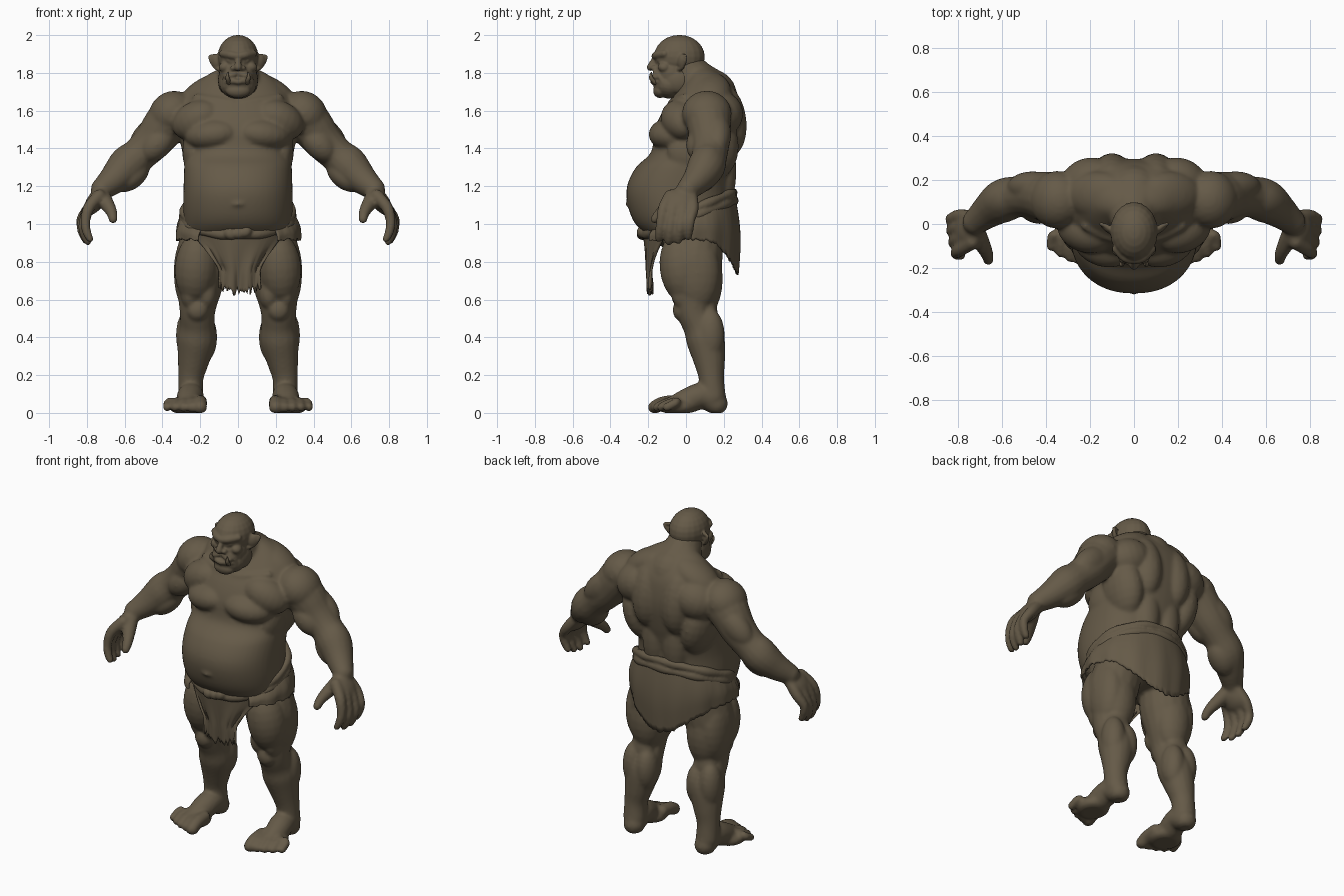
import bpy, bmesh, math, random
from mathutils import Vector, Matrix, Euler, Quaternion

random.seed(4)
cube = bpy.data.objects.get("Cube")
if cube:
    bpy.data.objects.remove(cube, do_unlink=True)

skin = bpy.data.materials.new("earthy brown")
skin.use_nodes = True
colour = (.13, .102, .064, 1)
skin.diffuse_color = colour
skin.node_tree.nodes["Principled BSDF"].inputs["Base Color"].default_value = colour

# Unit sphere reused by every rounded form
template = bmesh.new()
bmesh.ops.create_uvsphere(template, u_segments=20, v_segments=12, radius=1)
sphere_points = [v.co.copy() for v in template.verts]
sphere_faces = [[v.index for v in f.verts] for f in template.faces]
template.free()


def catmull(points, steps):
    """Smoothly resample a list of equal-length tuples."""
    pts = [Vector(p) for p in points]
    pts = [pts[0]] + pts + [pts[-1]]
    result = []
    for a, b, c, d in zip(pts, pts[1:], pts[2:], pts[3:]):
        for i in range(steps):
            t = i / steps
            result.append(b + (c - a) * (t / 2) + (a * 2 - b * 5 + c * 4 - d) * (t * t / 2)
                          + (b * 3 - a - c * 3 + d) * (t ** 3 / 2))
    return result + [pts[-1]]


class Form:
    """Collects overlapping closed pieces that are blended into one surface."""
    def __init__(self):
        self.points, self.faces = [], []

    def ball(self, loc, size, turn=(0, 0, 0)):
        rot = Euler([math.radians(t) for t in turn])
        matrix = Matrix.LocRotScale(Vector(loc), rot, Vector(size))
        base = len(self.points)
        self.points += [matrix @ p for p in sphere_points]
        self.faces += [[base + i for i in f] for f in sphere_faces]

    def stack(self, rings):
        """Closed skin over rings that run anticlockwise about the path."""
        base, sides = len(self.points), len(rings[0])
        for k, ring in enumerate(rings):
            self.points += ring
            low = base + k * sides
            if k < len(rings) - 1:
                for i in range(sides):
                    j = (i + 1) % sides
                    self.faces.append([low + i, low + j, low + sides + j, low + sides + i])
        self.faces.append(list(range(base, base + sides))[::-1])
        self.faces.append(list(range(low, low + sides)))

    def limb(self, points, steps=4, sides=16):
        """Round-ended tube along a smooth path of x, y, z, radius."""
        path = catmull(points, steps)
        turn, old, rings = Quaternion(), Vector((0, 0, 1)), []
        angles = [math.tau * i / sides for i in range(sides)]
        for k, p in enumerate(path):
            along = (path[min(k + 1, len(path) - 1)] - path[max(k - 1, 0)]).xyz.normalized()
            turn = old.rotation_difference(along) @ turn
            old = along
            rings.append([p.xyz + turn @ Vector((math.cos(a), math.sin(a), 0)) * p.w for a in angles])
        self.stack(rings)
        for p in (path[0], path[-1]):
            self.ball(p.xyz, (p.w, p.w, p.w))

    def loft(self, sections, sides=48, power=.9):
        """Rounded sections: z, half width, front y, back y."""
        rings = []
        for z, w, front, back in catmull(sections, 4):
            ring = []
            for i in range(sides):
                s, c = math.sin(math.tau * i / sides), math.cos(math.tau * i / sides)
                x = w * math.copysign(abs(s) ** power, s)
                y = (front + back) / 2 - (back - front) / 2 * math.copysign(abs(c) ** power, c)
                ring.append(Vector((x, y, z)))
            rings.append(ring)
        self.stack(rings)

    def finish(self, name, mirror=False, voxel=0, relax=0, thick=0):
        mesh = bpy.data.meshes.new(name)
        mesh.from_pydata(self.points, [], self.faces)
        mesh.shade_smooth()
        mesh.materials.append(skin)
        ob = bpy.data.objects.new(name, mesh)
        bpy.context.collection.objects.link(ob)
        if mirror:
            ob.modifiers.new("Mirror", 'MIRROR').use_mirror_merge = False
        if thick:
            solid = ob.modifiers.new("Thickness", 'SOLIDIFY')
            solid.thickness, solid.offset = thick, 0
        if voxel:
            remesh = ob.modifiers.new("Blend", 'REMESH')
            remesh.mode, remesh.voxel_size, remesh.use_smooth_shade = 'VOXEL', voxel, True
            smooth = ob.modifiers.new("Relax", 'SMOOTH')
            smooth.factor, smooth.iterations = .5, relax


# Body: torso and neck
body = Form()
body.loft([(.86, .2, -.1, .18), (.92, .275, -.18, .235), (1, .285, -.268, .24), (1.1, .29, -.308, .235),
           (1.2, .288, -.312, .235), (1.3, .285, -.265, .255), (1.38, .28, -.185, .275), (1.5, .3, -.165, .295),
           (1.6, .31, -.122, .292), (1.7, .255, -.05, .268), (1.78, .175, .01, .205), (1.83, .08, .03, .13)])
body.limb([(0, .13, 1.68, .14), (0, .055, 1.75, .122), (0, .005, 1.82, .1)])
# Chest, shoulder and back muscles, navel fold
for part in (((.135, -.08, 1.475), (.15, .115, .085), (5, 6, 18)), ((.22, -.03, 1.55), (.14, .1, .1), (0, 25, 20)),
             ((.16, .13, 1.7), (.165, .11, .08), (0, 28, 0)), ((.1, .205, 1.55), (.1, .115, .2), (8, 0, 0)),
             ((.2, .18, 1.58), (.14, .122, .12), (0, 20, -15)), ((.2, .135, 1.41), (.1, .145, .19), (0, 12, 0)),
             ((.07, .195, 1.28), (.08, .072, .2)), ((.24, .01, 1.38), (.055, .11, .11)),
             ((.13, .095, .96), (.14, .135, .13)), ((0, -.308, 1.105), (.035, .014, .01))):
    body.ball(*part)
# Collar bone
body.limb([(.03, -.08, 1.64, .018), (.12, -.06, 1.655, .018), (.22, -.01, 1.67, .02)])
# Arm
body.limb([(.3, .11, 1.58, .115), (.37, .12, 1.54, .12), (.45, .13, 1.44, .104), (.525, .125, 1.365, .094),
           (.595, .105, 1.3, .1), (.66, .06, 1.235, .08), (.72, .01, 1.185, .06)])
for part in (((.35, .11, 1.585), (.128, .132, .115), (0, 40, 0)), ((.43, .075, 1.42), (.11, .075, .075), (0, 45, 0)),
             ((.46, .17, 1.475), (.14, .07, .08), (0, 42, 0)), ((.605, .105, 1.335), (.12, .08, .07), (0, 45, -20)),
             ((.56, .1, 1.255), (.11, .075, .065), (0, 40, -20))):
    body.ball(*part)
# Hand: palm, fingers, thumb
body.ball((.755, -.025, 1.12), (.046, .085, .085), (0, -35, 0))
for i in range(4):
    y = .038 - .052 * i
    drop = (.02, 0, -.005, .01)[i]
    reach = (.012, .008, 0, -.012)[i]
    body.limb([(.735, y * .7, 1.15, .034), (.79, y, 1.085, .031), (.82 + reach, y - .015, 1 + drop, .026),
               (.812 + reach, y - .022, .945 + drop, .024), (.795 + reach, y - .026, .91 + drop, .02)])
body.limb([(.72, -.03, 1.15, .044), (.69, -.09, 1.1, .038), (.668, -.135, 1.06, .03), (.662, -.165, 1.025, .024)])
# Leg
body.limb([(.17, .06, .9, .14), (.195, .045, .78, .145), (.205, .05, .66, .122), (.215, .045, .54, .095),
           (.215, .078, .46, .094), (.22, .105, .38, .102), (.237, .125, .27, .083), (.25, .135, .18, .067),
           (.25, .143, .09, .068)])
for part in (((.22, -.025, .77), (.115, .115, .19), (6, -5, 0)), ((.26, .06, .74), (.08, .12, .2)),
             ((.165, -.01, .63), (.055, .07, .085)), ((.255, -.005, .635), (.05, .075, .09)),
             ((.215, -.025, .545), (.058, .046, .06)), ((.2, .095, .71), (.11, .1, .2)),
             ((.175, .13, .4), (.065, .077, .13)), ((.262, .13, .41), (.067, .075, .14)),
             ((.215, .12, .5), (.075, .05, .12))):
    body.ball(*part)
# Foot and toes
body.limb([(.245, .16, .05, .062), (.25, .09, .09, .07), (.26, .01, .065, .068), (.265, -.06, .042, .052)])
body.ball((.268, -.045, .032), (.095, .1, .05))
for i in range(5):
    r = .037 if i == 0 else .029 - .0015 * i
    x, tip = .2 + .04 * i, -.165 + .004 * i * i
    body.limb([(x, -.05, .06, r), (x + .003 * i, tip + .045, .052, r), (x + .004 * i, tip, .03, r)])
for p in body.points:
    p.z = max(p.z, 0)
body.finish("body", mirror=True, voxel=.01, relax=7)

# Head: skull, jaw, brow, nose, cheeks, lips, ear
head = Form()
for part in (((0, -.035, 1.885), (.108, .135, .116)), ((0, -.07, 1.8), (.1, .098, .11)),
             ((0, -.085, 1.738), (.098, .088, .075), (-6, 0, 0)), ((.068, -.04, 1.76), (.038, .075, .07)),
             ((0, -.138, 1.705), (.065, .036, .038)), ((.024, -.168, 1.825), (.018, .02, .015)),
             ((.068, -.115, 1.832), (.034, .034, .028), (0, 20, 0)), ((.03, -.15, 1.79), (.045, .03, .021), (0, 22, -15)),
             ((.045, -.135, 1.866), (.02, .02, .012)), ((.118, -.025, 1.86), (.03, .014, .036), (0, 25, 35))):
    head.ball(*part)
head.limb([(0, -.163, 1.888, .02), (.04, -.152, 1.895, .022), (.08, -.113, 1.902, .02)])
head.limb([(0, -.16, 1.88, .014), (0, -.175, 1.855, .017), (0, -.188, 1.83, .02)])
head.limb([(0, -.176, 1.752, .014), (.035, -.165, 1.757, .016), (.065, -.13, 1.75, .016)])
head.limb([(.03, -.17, 1.815, .008), (.065, -.145, 1.785, .01), (.078, -.12, 1.745, .01)])
head.limb([(.1, -.035, 1.82, .012), (.12, -.02, 1.83, .011), (.142, -.005, 1.865, .011),
           (.15, 0, 1.888, .007), (.125, -.01, 1.89, .011), (.102, -.03, 1.89, .01)])
head.finish("head", mirror=True, voxel=.006, relax=3)

# Tusks
tusk = Form()
tusk.limb([(.048, -.163, 1.75, .013), (.055, -.183, 1.77, .011), (.056, -.186, 1.79, .007), (.052, -.182, 1.803, .003)])
tusk.finish("tusks", mirror=True)


def waist(a, grow=0):
    """Point on the tilted waist line; angle zero is the front."""
    c = math.cos(a)
    return Vector(((.286 + grow) * math.sin(a), .017 - (.233 + grow) * c, 1.05 - .095 * c))


# Belt: two rolls of twisted cloth with a knot
belt = Form()
for lift, fat in ((.022, .024), (-.022, .026)):
    roll = []
    for i in range(61):
        a = math.tau * i / 60
        spread = .55 + .45 * abs(math.sin(a / 2))
        roll.append((*(waist(a) + Vector((0, 0, lift * spread))), fat + .003 * math.sin(a * 9 + lift * 99)))
    belt.limb(roll, 2)
for x, z, tilt in ((0, .95, 15), (.04, .957, -30), (-.04, .946, 25)):
    belt.ball((x, -.232, z), (.036, .03, .03), (0, tilt, 0))
belt.finish("belt", voxel=.008, relax=2)


def cloth(name, columns, rows, shape):
    """Ragged sheet from a function of u across and v down."""
    sheet = Form()
    for i in range(columns + 1):
        rag = random.uniform(-1, 1)
        sheet.points += [shape(i / columns, j / rows, rag) for j in range(rows + 1)]
    for i in range(columns):
        for j in range(rows):
            a = i * (rows + 1) + j
            b = a + rows + 1
            sheet.faces.append([a, a + 1, b + 1, b])
    sheet.finish(name, thick=.012)


def skirt_shape(u, v, rag):
    """Wrap round the sides and back, longest behind."""
    a = math.radians(40 + 280 * u)
    back = max(0, -math.cos(a))
    hem = .918 - .18 * back ** 3 + .008 * rag
    flare = .034 * math.sin(math.pi * min(1, v * 1.4) / 2) + .005 * v * math.sin(a * 13)
    p = waist(a, .005 + flare * (1 - .5 * back * v * v))
    p.z += (hem - p.z) * v
    return p


def flap_shape(u, v, rag):
    """Front flap, narrowing downwards with hanging folds."""
    s = u * 2 - 1
    half = .265 - .155 * min(1, v * 1.5) ** .8
    fold = .012 * math.sin(s * 8 + v * 2) * v
    sag = .13 * (1 - v) ** 2 * s * s
    hem = .635 + .022 * rag + .04 * s * s
    top = .95 + .015 * s * s
    return Vector((s * half + .01 * v, -.222 + .033 * v + fold + sag, top + (hem - top) * v))


cloth("skirt", 130, 12, skirt_shape)
cloth("front_flap", 40, 16, flap_shape)
